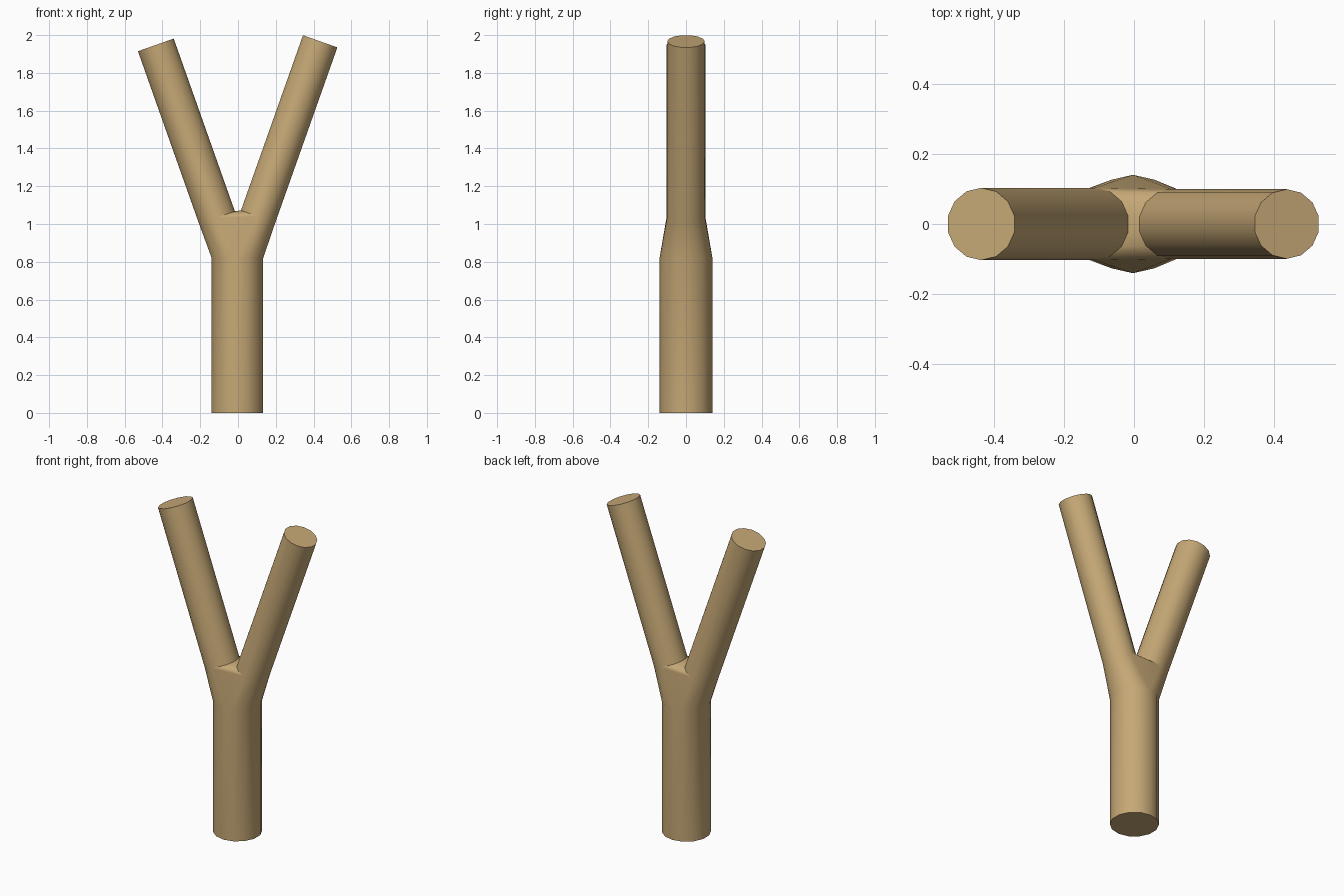
import bpy, bmesh, math
from mathutils import Vector

if "Cube" in bpy.data.objects:
    bpy.data.objects.remove(bpy.data.objects["Cube"])

SIDES = 14
bm = bmesh.new()


def ring(center, axis, radius):
    """Circle of verts around an axis lying in the XZ plane."""
    axis = Vector(axis).normalized()
    v = Vector((0, 1, 0))
    u = v.cross(axis)
    return [bm.verts.new(Vector(center)
                         + radius * (math.cos(a) * v + math.sin(a) * u))
            for a in (2 * math.pi * i / SIDES for i in range(SIDES))]


def tube(a, b):
    """Walls between two rings plus the end cap on ring b."""
    for i in range(SIDES):
        j = (i + 1) % SIDES
        bm.faces.new((a[i], a[j], b[j], b[i]))
    bm.faces.new(b)


TILT = math.radians(19.5)


def branch(side, top, base_z, radius):
    """Base and tip rings of one straight, leaning branch."""
    axis = Vector((side * math.sin(TILT), 0, math.cos(TILT)))
    tip = Vector((side * 0.435, 0, top))
    base = tip - axis * ((top - base_z) / axis.z)
    return ring(base, axis, radius), ring(tip, axis, radius)


# Rings of the trunk and the two branches
foot = ring((-0.003, 0, 0), (0, 0, 1), 0.14)
neck = ring((-0.003, 0, 0.82), (0, 0, 1), 0.14)
left_base, left_tip = branch(-1, 1.948, 1.034, 0.103)
right_base, right_tip = branch(1, 1.967, 1.04, 0.099)

# Fork: hull around the three joint rings, left open where the tubes attach
joints = [neck, left_base, right_base]
bmesh.ops.convex_hull(bm, input=sum(joints, []))
inner = [f for f in bm.faces
         if any(all(v in r for v in f.verts) for r in joints)]
bmesh.ops.delete(bm, geom=inner, context='FACES_ONLY')
loose = [e for e in bm.edges if not e.link_faces]
bmesh.ops.delete(bm, geom=loose, context='EDGES')

# Straight trunk and branches
tube(neck, foot)
tube(left_base, left_tip)
tube(right_base, right_tip)
bmesh.ops.recalc_face_normals(bm, faces=bm.faces[:])

mesh = bpy.data.meshes.new("forked_branch")
bm.to_mesh(mesh)
bm.free()
obj = bpy.data.objects.new("forked_branch", mesh)
bpy.context.collection.objects.link(obj)

# Single tan wood colour
wood = bpy.data.materials.new("tan_wood")
wood.diffuse_color = (0.56, 0.39, 0.18, 1)
wood.use_nodes = True
wood.node_tree.nodes["Principled BSDF"].inputs["Base Color"].default_value = wood.diffuse_color
mesh.materials.append(wood)

bpy.context.view_layer.objects.active = obj
obj.select_set(True)
bpy.ops.object.shade_smooth_by_angle(angle=math.radians(32))
